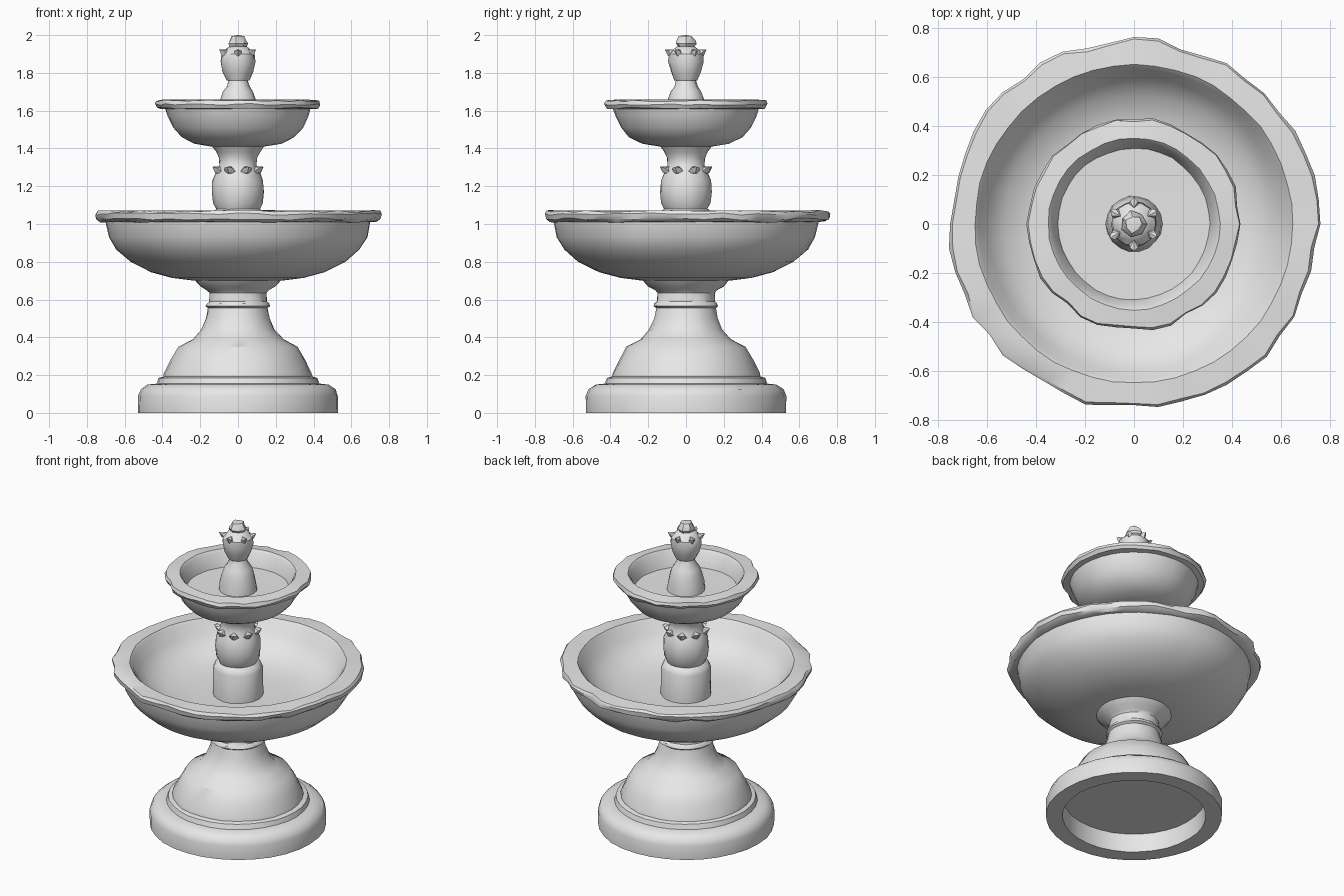
import bpy, bmesh, math, random
from mathutils import Matrix, Vector

random.seed(4)
if "Cube" in bpy.data.objects:
    bpy.data.objects.remove(bpy.data.objects["Cube"])

stone = bpy.data.materials.new("pale stone")
stone.use_nodes = True
COLOUR = (0.8, 0.8, 0.8, 1)
stone.diffuse_color = COLOUR
stone.node_tree.nodes["Principled BSDF"].inputs["Base Color"].default_value = COLOUR


def finish(bm, name, angle=35):
    bmesh.ops.recalc_face_normals(bm, faces=bm.faces)
    mesh = bpy.data.meshes.new(name)
    bm.to_mesh(mesh)
    bm.free()
    mesh.materials.append(stone)
    ob = bpy.data.objects.new(name, mesh)
    bpy.context.collection.objects.link(ob)
    bpy.ops.object.select_all(action='DESELECT')
    ob.select_set(True)
    bpy.context.view_layer.objects.active = ob
    bpy.ops.object.shade_smooth_by_angle(angle=math.radians(angle))
    return ob


def lathe(name, profile, sides=32, wear=0.003, lip=None, chip=0.0):
    """Spin (radius, height) points; wear roughens it, chip nibbles the lip."""
    bm = bmesh.new()
    nibble = [random.uniform(-1, 0.35) * chip for _ in range(sides)]
    rings = []
    for r, z in profile:
        if r == 0:
            rings.append([bm.verts.new((0, 0, z))] * sides)
            continue
        ring = []
        for i in range(sides):
            a = math.tau * i / sides
            rr, zz = r + random.uniform(-wear, wear), z
            if lip and r >= lip:
                rr += nibble[i]
                zz += random.uniform(-0.5, 0.2) * chip
            ring.append(bm.verts.new((rr * math.cos(a), rr * math.sin(a), zz)))
        rings.append(ring)
    for low, high in zip(rings, rings[1:]):
        for i in range(sides):
            j = (i + 1) % sides
            corners = list(dict.fromkeys((low[i], low[j], high[j], high[i])))
            if len(corners) > 2:
                bm.faces.new(corners)
    return finish(bm, name)


def leaf_collar(name, radius, height, reach, count):
    """Ring of small curled leaves pointing outwards."""
    bm = bmesh.new()
    for i in range(count):
        turn = Matrix.Rotation(math.tau * (i + 0.5) / count, 4, 'Z')
        size = reach * random.uniform(0.75, 1.1)
        half = radius * 0.3
        pts = [(radius * 0.8, -half, -0.02), (radius * 0.8, half, -0.02),
               (radius + size * 0.5, half * 0.7, 0.012), (radius + size, 0, 0.018),
               (radius + size * 0.5, -half * 0.7, 0.012), (radius * 0.8, 0, 0.02),
               (radius + size * 0.5, 0, -0.015)]
        v = [bm.verts.new(turn @ Vector((x, y, z + height))) for x, y, z in pts]
        for f in ((0, 1, 6), (1, 2, 6), (2, 3, 6), (3, 4, 6), (4, 0, 6),
                  (1, 5, 2), (2, 5, 3), (3, 5, 4), (4, 5, 0), (0, 5, 1)):
            bm.faces.new([v[k] for k in f])
    return finish(bm, name)


# Stepped foot, hollow underneath
lathe("foot", [(0, .12), (.425, .12), (.43, 0), (.53, 0), (.53, .09), (.515, .125),
               (.48, .15), (.43, .155), (.42, .185), (.385, .195), (0, .195)],
      wear=0.002)

# Bell-shaped pedestal with a collar
lathe("pedestal", [(0, .19), (.395, .19), (.39, .21), (.355, .28), (.315, .35),
                   (.24, .39), (.195, .44), (.17, .5), (.157, .555), (.17, .565),
                   (.165, .58), (.155, .59), (.152, .635), (.165, .65), (.2, .67),
                   (.225, .7), (0, .72)])

# Large lower basin with a worn lip
lathe("lower_basin", [(0, .7), (.23, .7), (.35, .715), (.46, .745), (.57, .8), (.645, .865),
                      (.685, .93), (.7, 1.01), (.735, 1.015), (.755, 1.03),
                      (.76, 1.055), (.75, 1.07), (.65, 1.072), (.635, 1.055),
                      (.6, .99), (.53, .92), (.42, .875), (.27, .86), (0, .86)],
      sides=48, lip=.72, chip=.02)

# Column and urn between the basins
lathe("column", [(0, .85), (.15, .85), (.148, 1.04), (.135, 1.065), (.115, 1.08), (0, 1.08)],
      sides=20)
lathe("middle_urn", [(0, 1.07), (.112, 1.075), (.13, 1.11), (.138, 1.17), (.134, 1.23),
                     (.115, 1.275), (.1, 1.31), (.1, 1.35), (.115, 1.38),
                     (.135, 1.41), (0, 1.43)], sides=24)
leaf_collar("middle_leaves", .115, 1.285, .035, 8)

# Small upper basin
lathe("upper_basin", [(0, 1.405), (.14, 1.41), (.23, 1.425), (.3, 1.46), (.345, 1.51),
                      (.372, 1.57), (.385, 1.61), (.425, 1.615), (.437, 1.635),
                      (.43, 1.655), (.35, 1.66), (.338, 1.645), (.31, 1.555), (0, 1.55)],
      sides=36, lip=.42, chip=.014)

# Stem and finial
lathe("finial_stem", [(0, 1.54), (.115, 1.545), (.11, 1.6), (.095, 1.66), (.08, 1.7),
                      (.06, 1.73), (.05, 1.77), (0, 1.78)], sides=18)
lathe("finial_urn", [(0, 1.755), (.06, 1.76), (.08, 1.805), (.094, 1.86), (.09, 1.9),
                     (.065, 1.925), (.045, 1.94), (0, 1.945)], sides=16)
leaf_collar("finial_leaves", .08, 1.905, .035, 6)
lathe("finial_bud", [(0, 1.925), (.04, 1.93), (.055, 1.955), (.045, 1.975), (.035, 1.995),
                     (0, 2)], sides=7, wear=.006)
